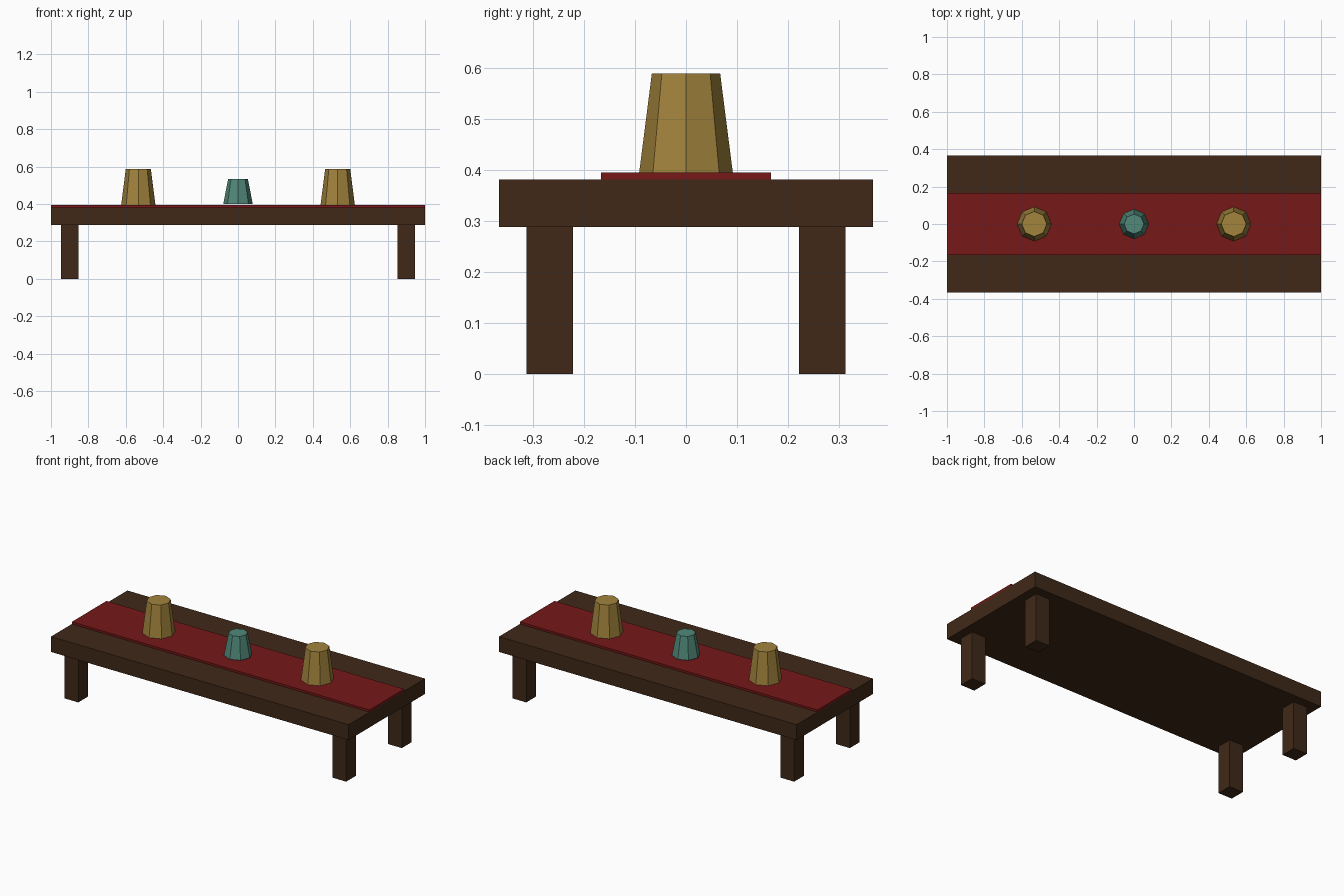
import bpy
from math import pi

if "Cube" in bpy.data.objects:
    bpy.data.objects.remove(bpy.data.objects["Cube"])


def material(name, rgb):
    # sRGB 0-255 to linear
    mat = bpy.data.materials.new(name)
    mat.diffuse_color = [(c / 255) ** 2.2 for c in rgb] + [1]
    mat.use_nodes = True
    mat.node_tree.nodes["Principled BSDF"].inputs["Base Color"].default_value = mat.diffuse_color
    return mat


wood = material("dark_wood", (66, 45, 31))
cloth = material("red_cloth", (118, 30, 30))
brass = material("brass", (160, 130, 62))
jade = material("jade", (82, 135, 120))


def box(name, x, y, z0, z1, sx, sy, mat):
    bpy.ops.mesh.primitive_cube_add(size=1, location=(x, y, (z0 + z1) / 2))
    ob = bpy.context.object
    ob.name = name
    ob.scale = (sx, sy, z1 - z0)
    bpy.ops.object.transform_apply(location=False, rotation=False, scale=True)
    ob.data.materials.append(mat)


def cup(name, x, z0, z1, r_bottom, r_top, mat):
    bpy.ops.mesh.primitive_cone_add(vertices=8, radius1=r_bottom, radius2=r_top,
                                    depth=z1 - z0, location=(x, 0, (z0 + z1) / 2))
    ob = bpy.context.object
    ob.name = name
    ob.data.materials.append(mat)


# table top and cloth runner
box("table_top", 0, 0, 0.288, 0.381, 2.0, 0.733, wood)
box("table_runner", 0, 0, 0.381, 0.394, 2.0, 0.333, cloth)

# four square legs
for sx, side in ((-1, "left"), (1, "right")):
    for sy, end in ((-1, "front"), (1, "back")):
        box(f"{end}_{side}_leg", sx * 0.9, sy * 0.267, 0, 0.288, 0.092, 0.092, wood)

# tapered eight-sided vessels
for sx, side in ((-1, "left"), (1, "right")):
    cup(f"{side}_vessel", sx * 0.533, 0.392, 0.588, 0.092, 0.067, brass)
cup("middle_bowl", 0, 0.40, 0.533, 0.079, 0.053, jade)
